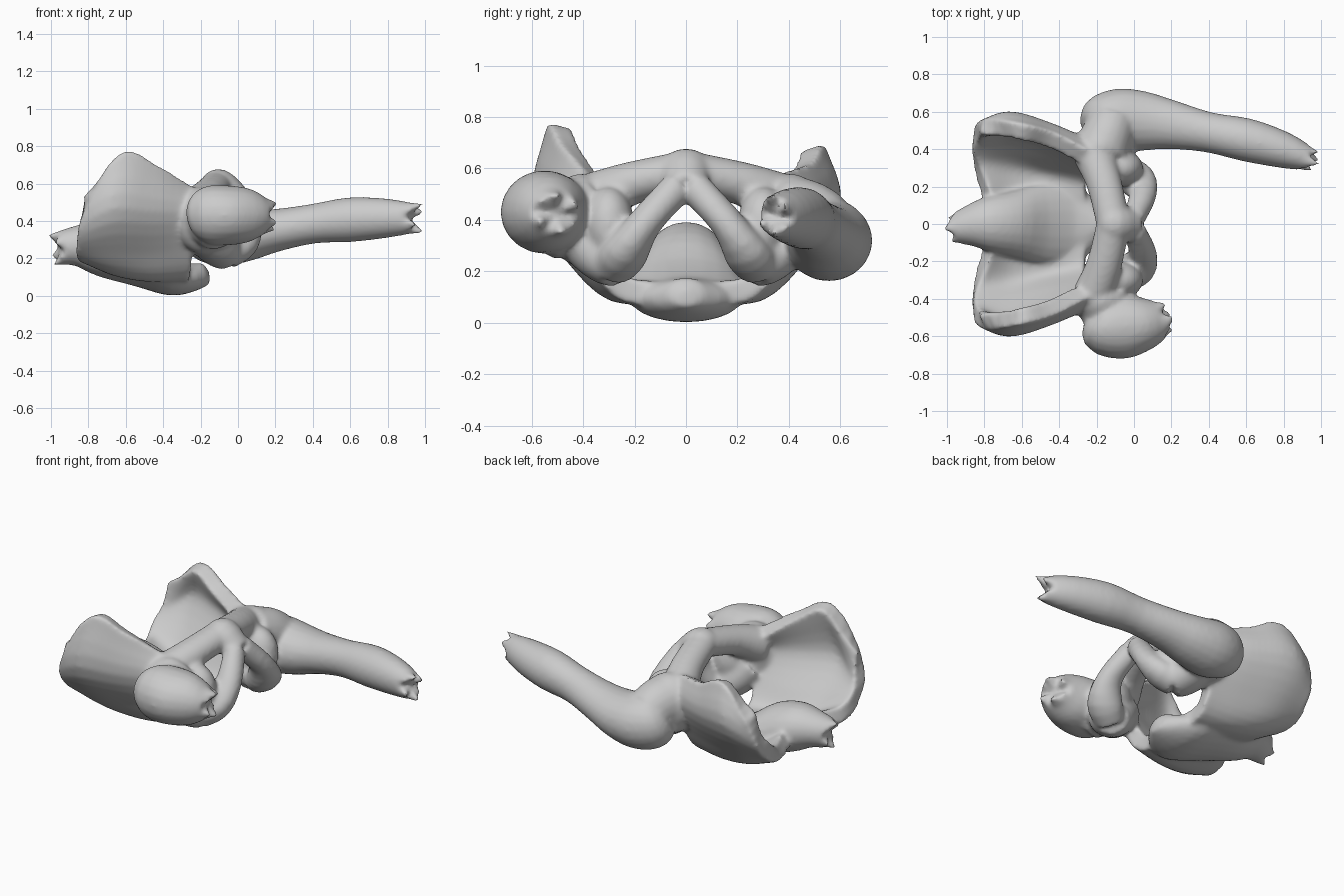
import bpy, bmesh, math
from mathutils import Vector, Matrix

if "Cube" in bpy.data.objects:
    bpy.data.objects.remove(bpy.data.objects["Cube"])


def spline(pts, n):
    """Smooth interpolation through points of any dimension."""
    p = [Vector(q) for q in pts]
    p = [p[0] * 2 - p[1]] + p + [p[-1] * 2 - p[-2]]
    out = []
    for i in range(1, len(p) - 2):
        a, b, c, d = p[i - 1:i + 3]
        for k in range(n):
            t = k / n
            out.append((b * 2 + (c - a) * t + (a * 2 - b * 5 + c * 4 - d) * t * t
                        + (b * 3 - a - c * 3 + d) * t ** 3) * 0.5)
    return out + [p[-2]]


def tube(bm, rings, sides=20, n=3, jag=0.0):
    """Bone shaft through (x, y, z, half width, half height); jag breaks the far end."""
    pts = spline(rings, n)
    cs = [p.to_3d() for p in pts]
    loops = []
    for i, p in enumerate(pts):
        t = (cs[min(i + 1, len(cs) - 1)] - cs[max(i - 1, 0)]).normalized()
        side = t.cross(Vector((0, 0, 1))).normalized()
        up = side.cross(t)
        loop = []
        for k in range(sides):
            a = math.tau * k / sides
            co = cs[i] + side * p[3] * math.cos(a) + up * p[4] * math.sin(a)
            if i == len(pts) - 1:
                co += t * jag * ((k // 2 * 7 % 5) / 2 - 1)
            loop.append(bm.verts.new(co))
        loops.append(loop)
    for a, b in zip(loops, loops[1:]):
        for k in range(sides):
            m = (k + 1) % sides
            bm.faces.new((a[k], a[m], b[m], b[k]))
    first = (cs[1] - cs[0]).normalized()
    for loop, co in ((loops[0], cs[0] - first * 0.02), (loops[-1], cs[-1] - t * jag)):
        c = bm.verts.new(co)
        for k in range(sides):
            bm.faces.new((loop[k], loop[(k + 1) % sides], c))


def wing(bm, rows, thick):
    """Curved plate through a small grid of points."""
    rows = [spline(r, 4) for r in rows]
    cols = [spline(c, 5) for c in zip(*rows)]
    part = bmesh.new()
    vs = [[part.verts.new(co) for co in c] for c in cols]
    for a, b in zip(vs, vs[1:]):
        for k in range(len(a) - 1):
            part.faces.new((a[k], b[k], b[k + 1], a[k + 1]))
    part.normal_update()
    off = {v: v.normal * thick / 2 for c in vs for v in c}
    layers = [[[bm.verts.new(v.co + off[v] * s) for v in c] for c in vs] for s in (1, -1)]
    nc, nr = len(vs), len(vs[0])
    for L in layers:
        for i in range(nc - 1):
            for k in range(nr - 1):
                bm.faces.new((L[i][k], L[i + 1][k], L[i + 1][k + 1], L[i][k + 1]))
    rim = ([(i, 0) for i in range(nc)] + [(nc - 1, k) for k in range(1, nr)]
           + [(i, nr - 1) for i in range(nc - 2, -1, -1)] + [(0, k) for k in range(nr - 2, 0, -1)])
    A, B = layers
    for (i, k), (j, m) in zip(rim, rim[1:] + rim[:1]):
        bm.faces.new((A[i][k], A[j][m], B[j][m], B[i][k]))
    part.free()


def ball(bm, c, r):
    bmesh.ops.create_uvsphere(bm, u_segments=20, v_segments=12, radius=1,
                              matrix=Matrix.Translation(c) @ Matrix.Diagonal((*r, 1)))


bm = bmesh.new()
# sacrum with the broken stump of the spine
tube(bm, [(-.17, 0, .12, .07, .06), (-.24, 0, .10, .16, .075), (-.35, 0, .095, .22, .095),
          (-.5, 0, .15, .22, .11), (-.65, 0, .22, .18, .14), (-.78, 0, .26, .15, .135),
          (-.88, -.01, .265, .11, .105), (-.975, -.03, .25, .075, .085)], jag=.03)
# pubic joint in the middle
tube(bm, [(-.17, 0, .59, .08, .06), (-.10, 0, .59, .10, .09), (.01, 0, .52, .08, .065)])

for s, peak in ((1, -.05), (-1, .03)):
    # iliac wing
    rows = [
        [(-.78, .12, .25), (-.84, .30, .23), (-.86, .40, .27), (-.85, .48, .36), (-.81, .53, .52)],
        [(-.66, .12, .17), (-.66, .30, .16), (-.67, .42, .26), (-.68, .555, .47), (-.62, .495, .73 + peak)],
        [(-.47, .12, .13), (-.47, .28, .13), (-.47, .38, .25), (-.47, .50, .46), (-.45, .45, .66 + peak)],
        [(-.26, .12, .11), (-.26, .25, .14), (-.25, .34, .27), (-.25, .41, .45), (-.27, .36, .57)]]
    wing(bm, [[(x, y * s, z) for x, y, z in r] for r in rows], .095)
    # hip socket, and the wall that narrows the opening below it
    ball(bm, (-.18, .41 * s, .40), (.15, .13, .18))
    ball(bm, (-.08, .30 * s, .38), (.13, .10, .15))
    paths = (
        # upper branch to the pubic joint
        [(-.22, .38, .47, .11, .11), (-.16, .22, .54, .095, .085), (-.11, .0, .59, .09, .08)],
        # lower branch down to the seat bone
        [(.0, .03, .53, .06, .065), (.045, .15, .40, .075, .065), (.02, .23, .28, .10, .08),
         (-.06, .28, .22, .09, .08)],
        # seat bone back to the socket
        [(-.05, .26, .22, .10, .09), (-.10, .31, .26, .13, .11), (-.17, .38, .35, .15, .13)],
        # neck of the thigh bone
        [(-.18, .38, .43, .15, .15), (-.14, .48, .40, .14, .15), (-.11, .56, .37, .13, .13)])
    for path in paths:
        tube(bm, [(x, y * s, z, a, b) for x, y, z, a, b in path])

# long thigh bone, broken at the tip
tube(bm, [(-.235, .52, .37, .07, .10), (-.18, .55, .34, .14, .15), (-.08, .555, .32, .17, .16),
          (.05, .55, .325, .16, .14), (.20, .53, .35, .132, .115), (.40, .49, .385, .108, .106),
          (.60, .45, .407, .116, .12), (.80, .395, .415, .098, .105), (.955, .34, .415, .062, .078)],
     jag=.045)
# short broken thigh stump
tube(bm, [(-.225, -.51, .42, .07, .09), (-.17, -.55, .43, .15, .155), (-.05, -.545, .43, .175, .16),
          (.07, -.53, .43, .14, .14), (.175, -.50, .425, .085, .075)], jag=.035)

# fuse the overlapping bones into one skin
bmesh.ops.recalc_face_normals(bm, faces=bm.faces)
me = bpy.data.meshes.new("pelvis_with_thigh_bones")
bm.to_mesh(me)
bm.free()
ob = bpy.data.objects.new("pelvis_with_thigh_bones", me)
bpy.context.collection.objects.link(ob)
r = ob.modifiers.new("fuse", 'REMESH')
r.mode, r.voxel_size = 'VOXEL', 0.012
m = ob.modifiers.new("soften", 'SMOOTH')
m.factor, m.iterations = 0.5, 12
dg = bpy.context.evaluated_depsgraph_get()
ob.data = bpy.data.meshes.new_from_object(ob.evaluated_get(dg))
ob.modifiers.clear()
bpy.context.view_layer.objects.active = ob
ob.select_set(True)
bpy.ops.object.shade_smooth_by_angle(angle=math.radians(50))
